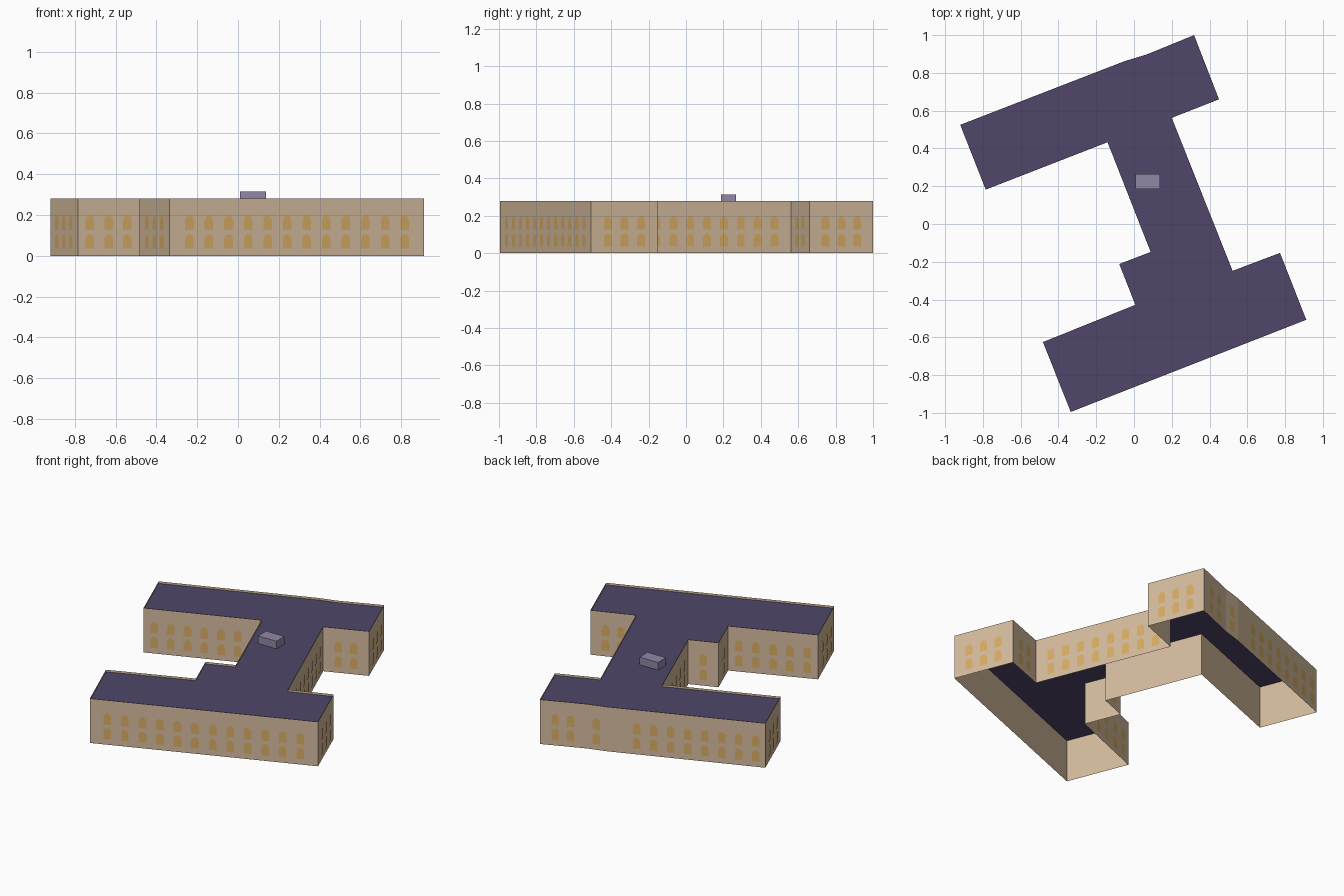
import bpy
import math
from mathutils import Vector

cube = bpy.data.objects.get("Cube")
if cube:
    bpy.data.objects.remove(cube, do_unlink=True)

WALL_TOP, ROOF_Z = 0.28, 0.267
WINDOW_W, WINDOW_H, SILLS = 0.045, 0.07, (0.035, 0.127)


def material(name, srgb):
    """Flat material from 0-255 screen values, stored as linear."""
    lin = [((c / 255 + 0.055) / 1.055) ** 2.4 for c in srgb]
    mat = bpy.data.materials.new(name)
    mat.use_nodes = True
    mat.diffuse_color = (*lin, 1)
    bsdf = mat.node_tree.nodes["Principled BSDF"]
    bsdf.inputs["Base Color"].default_value = (*lin, 1)
    bsdf.inputs["Roughness"].default_value = 0.9
    return mat


def add_mesh(name, verts, faces, mat):
    mesh = bpy.data.meshes.new(name)
    mesh.from_pydata(verts, [], faces)
    mesh.materials.append(mat)
    obj = bpy.data.objects.new(name, mesh)
    bpy.context.collection.objects.link(obj)
    return obj


stone = material("tan stone", (213, 188, 158))
slate = material("purple roof", (80, 70, 104))
amber = material("amber window", (216, 173, 100))
grey = material("grey purple vent", (145, 135, 166))

# Footprint, counter-clockwise: corner, window count on the wall that starts
# there, and where the first and last window sit (None spaces them evenly)
plan = [
    ((-0.92, 0.525), 3, None),
    ((-0.785, 0.182), 6, (0.09, 0.80)),
    ((-0.14, 0.433), 5, None),
    ((0.088, -0.148), 1, None),
    ((-0.078, -0.212), 1, None),
    ((0.007, -0.428), 5, (0.12, 0.88)),
    ((-0.482, -0.625), 3, None),
    ((-0.335, -0.995), 12, None),
    ((0.912, -0.507), 3, None),
    ((0.773, -0.153), 2, None),
    ((0.522, -0.248), 8, None),
    ((0.2, 0.562), 2, None),
    ((0.45, 0.66), 3, None),
    ((0.318, 1.0), 2, None),
    ((0.066, 0.897), 1, None),
    ((-0.05, 0.862), 8, (0.19, 0.94)),
]
corners = [p[0] for p in plan]
count = len(corners)

# Outer walls, open underneath and rising past the roof as a low parapet
wall_verts = [(x, y, z) for z in (0, WALL_TOP) for x, y in corners]
wall_faces = [(i, (i + 1) % count, (i + 1) % count + count, i + count)
              for i in range(count)]
add_mesh("outer_walls", wall_verts, wall_faces, stone)

# Flat roof
add_mesh("flat_roof", [(x, y, ROOF_Z) for x, y in corners],
         [tuple(range(count))], slate)

# Arched window outline: straight jambs below a round head
radius = WINDOW_W / 2
spring = WINDOW_H - radius
arch = [(-radius, 0), (radius, 0)]
arch += [(radius * math.cos(a), spring + radius * math.sin(a))
         for a in (math.pi * k / 6 for k in range(7))]

# Two rows of windows along every wall
win_verts, win_faces = [], []
for i, (corner, number, span) in enumerate(plan):
    start = Vector((*corner, 0))
    edge = Vector((*corners[(i + 1) % count], 0)) - start
    along = edge.normalized()
    outward = Vector((along.y, -along.x, 0)) * 0.002
    first, last = span or (1 / (number + 1), number / (number + 1))
    for k in range(number):
        t = first + (last - first) * k / max(number - 1, 1)
        for sill in SILLS:
            base = start + edge * t + outward
            win_faces.append(range(len(win_verts), len(win_verts) + len(arch)))
            win_verts += [base + along * u + Vector((0, 0, sill + v))
                          for u, v in arch]
add_mesh("arched_windows", win_verts, win_faces, amber)

# Rooftop vent box
bpy.ops.mesh.primitive_cube_add(size=1, location=(0.073, 0.226, (ROOF_Z + 0.315) / 2))
vent = bpy.context.object
vent.name = "roof_vent_box"
vent.scale = (0.128, 0.08, 0.315 - ROOF_Z)
vent.data.materials.append(grey)
